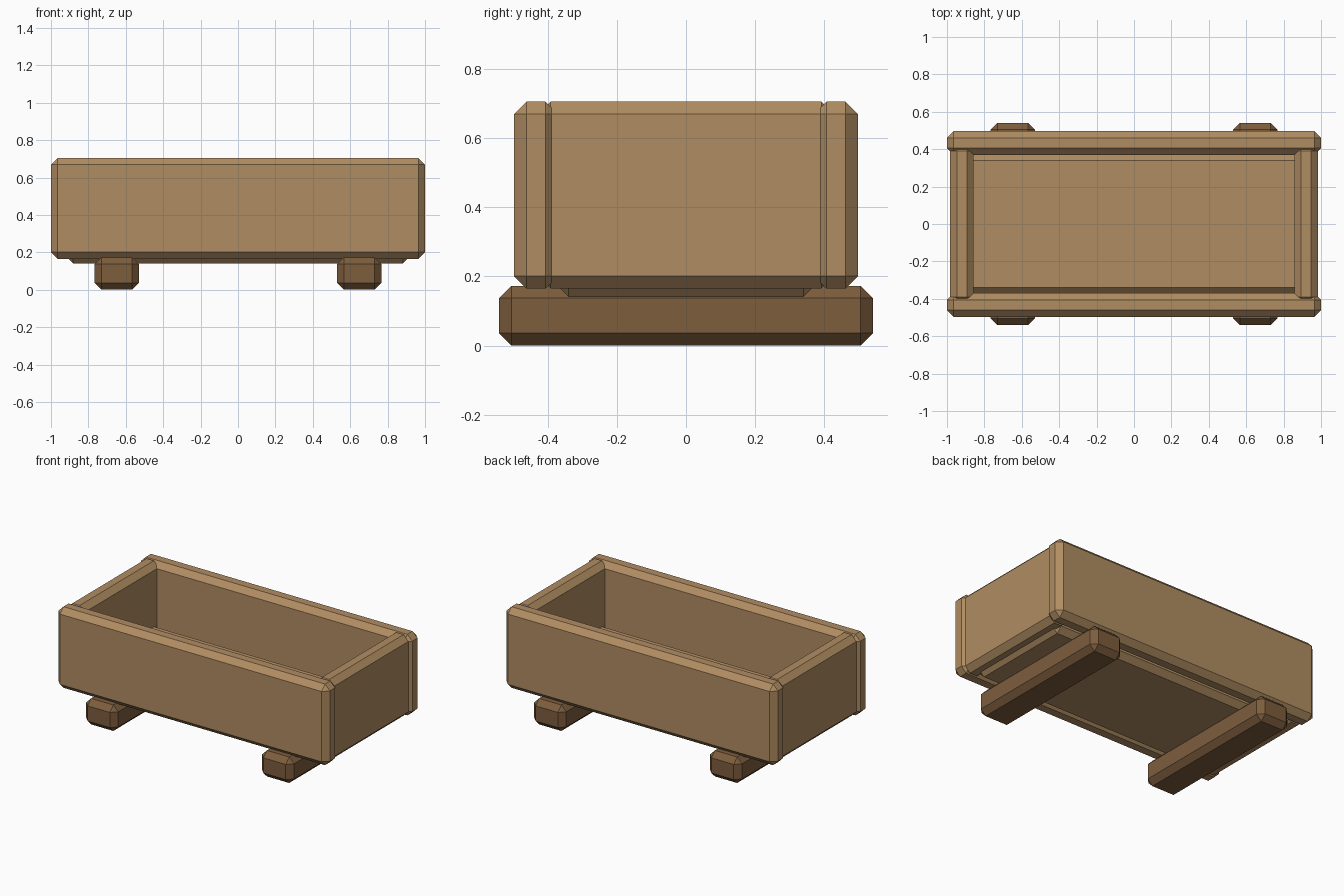
import bpy
import bmesh

if "Cube" in bpy.data.objects:
    bpy.data.objects.remove(bpy.data.objects["Cube"])


def material(name, colour):
    m = bpy.data.materials.new(name)
    m.diffuse_color = (*colour, 1.0)
    m.use_nodes = True
    m.node_tree.nodes["Principled BSDF"].inputs["Base Color"].default_value = m.diffuse_color
    return m


light_wood = material("light wood", (0.434, 0.266, 0.122))
dark_wood = material("dark wood", (0.205, 0.110, 0.046))
CHAMFER = 0.036


def board(name, lo, hi, mat):
    """A box between two corners with one flat chamfer on every edge."""
    bm = bmesh.new()
    bmesh.ops.create_cube(bm, size=1.0)
    for v in bm.verts:
        for i in range(3):
            v.co[i] = lo[i] if v.co[i] < 0 else hi[i]
    bmesh.ops.bevel(bm, geom=bm.edges[:], offset=CHAMFER, offset_type='OFFSET',
                    segments=1, affect='EDGES')
    bmesh.ops.recalc_face_normals(bm, faces=bm.faces[:])
    mesh = bpy.data.meshes.new(name)
    bm.to_mesh(mesh)
    bm.free()
    mesh.materials.append(mat)
    obj = bpy.data.objects.new(name, mesh)
    bpy.context.collection.objects.link(obj)
    return obj


def pair(names, lo, hi, axis, mat):
    """A board on the positive side of an axis and its mirror twin."""
    board(names[0], lo, hi, mat)
    lo2, hi2 = list(lo), list(hi)
    lo2[axis], hi2[axis] = -hi[axis], -lo[axis]
    board(names[1], lo2, hi2, mat)


# Long side boards and the shorter end boards between them
pair(("back_board", "front_board"), (-1.0, 0.37, 0.165), (1.0, 0.497, 0.705), 1, light_wood)
pair(("right_end_board", "left_end_board"), (0.857, -0.427, 0.165), (0.983, 0.427, 0.705), 0, light_wood)

# Floor, dropping slightly below the side boards
board("floor_board", (-0.917, -0.375, 0.14), (0.917, 0.375, 0.295), light_wood)

# Cross beams the trough stands on
pair(("right_foot_beam", "left_foot_beam"), (0.53, -0.54, 0.0), (0.766, 0.54, 0.173), 0, dark_wood)
